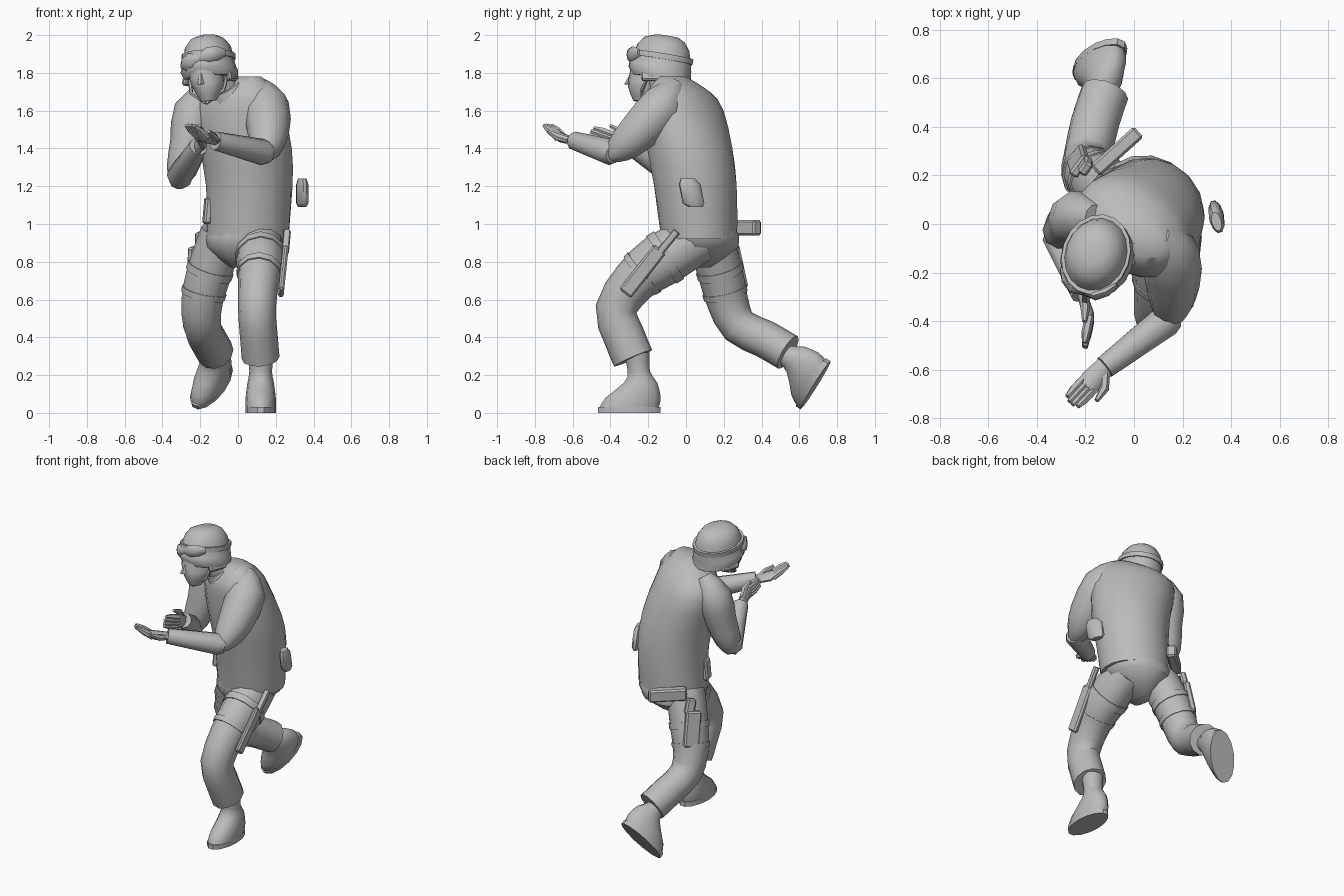
import bpy, bmesh, math
from mathutils import Vector, Matrix

if "Cube" in bpy.data.objects:
    bpy.data.objects.remove(bpy.data.objects["Cube"])

GREY = (0.5, 0.5, 0.5, 1)
mat = bpy.data.materials.new("plain_grey")
mat.use_nodes = True
mat.diffuse_color = GREY
bsdf = mat.node_tree.nodes["Principled BSDF"]
bsdf.inputs["Base Color"].default_value = GREY
bsdf.inputs["Roughness"].default_value = 0.8


def finish(name, bm, angle=45):
    bmesh.ops.recalc_face_normals(bm, faces=bm.faces)
    mesh = bpy.data.meshes.new(name)
    bm.to_mesh(mesh)
    bm.free()
    mesh.materials.append(mat)
    ob = bpy.data.objects.new(name, mesh)
    bpy.context.collection.objects.link(ob)
    bpy.ops.object.select_all(action="DESELECT")
    ob.select_set(True)
    bpy.context.view_layer.objects.active = ob
    bpy.ops.object.shade_smooth_by_angle(angle=math.radians(angle))


def skin_rings(name, rings):
    bm = bmesh.new()
    loops = [[bm.verts.new(point) for point in ring] for ring in rings]
    sides = len(loops[0])
    for low, high in zip(loops, loops[1:]):
        for i in range(sides):
            j = (i + 1) % sides
            bm.faces.new((low[i], low[j], high[j], high[i]))
    bm.faces.new(loops[0])
    bm.faces.new(loops[-1])
    finish(name, bm)


def oval(width, depth, sides):
    turns = [2 * math.pi * i / sides for i in range(sides)]
    return [(math.cos(t) * width, math.sin(t) * depth) for t in turns]


def sample(rows, place):
    """Value at a fractional place along a smooth curve through the rows."""
    last = len(rows) - 1
    i = min(int(place), last - 1)
    t = place - i
    a, b, c, d = (Vector(rows[max(0, min(last, i + k))]) for k in (-1, 0, 1, 2))
    return b + (c - a) * (t / 2) + (a - b * 2.5 + c * 2 - d / 2) * t ** 2 \
        + ((b - c) * 1.5 + (d - a) / 2) * t ** 3


def smooth(rows, steps=2):
    return [sample(rows, i / steps) for i in range((len(rows) - 1) * steps + 1)]


def stack(name, rings, sides=14, matrix=Matrix(), yaw=lambda z: 0):
    """Level oval rings: x, y, z, half width, half depth."""
    out = []
    for x, y, z, width, depth in rings:
        turn = Matrix.Rotation(math.radians(yaw(z)), 4, "Z")
        frame = matrix @ Matrix.Translation((x, y, z)) @ turn
        out.append([frame @ Vector((u, v, 0)) for u, v in oval(width, depth, sides)])
    skin_rings(name, out)


def limb(name, path, sides=10, flat=1.0, ref=(1, 0, 0)):
    """Rings square to a path of x, y, z, radius; flat scales them across ref."""
    points = [Vector(row[:3]) for row in path]
    out = []
    for i, point in enumerate(points):
        along = points[min(i + 1, len(points) - 1)] - points[max(i - 1, 0)]
        v = along.cross(Vector(ref)).normalized()
        u = v.cross(along.normalized())
        radius = path[i][3]
        out.append([point + u * a + v * b for a, b in oval(radius, radius * flat, sides)])
    skin_rings(name, out)


def box(name, loc, size, rot=(0, 0, 0), bevel=0.01):
    bm = bmesh.new()
    bmesh.ops.create_cube(bm, size=1)
    bmesh.ops.scale(bm, vec=size, verts=bm.verts)
    bmesh.ops.bevel(bm, geom=bm.edges[:], offset=bevel, segments=1, affect="EDGES")
    frame = Matrix.Translation(loc)
    for axis, degrees in zip("ZYX", reversed(rot)):
        frame = frame @ Matrix.Rotation(math.radians(degrees), 4, axis)
    bm.transform(frame)
    finish(name, bm, 30)


def body_twist(z):
    """The left shoulder leads, the hips stay nearly square."""
    return -8 - 24 * max(0, min(1, (z - 0.9) / 0.7))


# Torso: long shirt over the hips
stack("shirt", smooth([
    (.05, .07, .92, .22, .2), (.06, .05, 1.2, .23, .22), (.04, .02, 1.4, .25, .22),
    (0, -.01, 1.6, .26, .19), (.01, -.04, 1.7, .21, .15), (.04, -.07, 1.78, .09, .06)]),
    18, yaw=body_twist)
stack("hips", smooth([
    (0, .06, .77, .04, .07), (.03, .08, .88, .2, .2), (.05, .07, .97, .21, .2)]),
    16, yaw=body_twist)
limb("collar", [(-.03, -.08, 1.66, .12), (-.07, -.11, 1.73, .09)], 12)
limb("neck", [(-.04, -.08, 1.66, .08), (-.13, -.16, 1.84, .07)])

# Arms
limb("left_sleeve", smooth([
    (.1, -.05, 1.74, .05), (.15, -.12, 1.63, .12), (.16, -.26, 1.48, .11),
    (.15, -.35, 1.4, .08), (.14, -.41, 1.36, .04)]))
limb("left_forearm", [
    (.17, -.38, 1.37, .05), (.13, -.4, 1.38, .07), (-.12, -.59, 1.44, .05)], ref=(0, 0, 1))
limb("right_sleeve", smooth([
    (-.16, .03, 1.71, .05), (-.23, .03, 1.6, .11), (-.26, 0, 1.43, .1),
    (-.3, -.03, 1.28, .08), (-.32, -.04, 1.21, .04)]))
limb("right_forearm", [
    (-.31, -.02, 1.22, .05), (-.31, -.05, 1.25, .07), (-.21, -.29, 1.41, .05)])


def hand(side, wrist, along, across):
    """Open hand with four close fingers and a thumb."""
    origin, ahead, sideways = Vector(wrist), Vector(along).normalized(), Vector(across)
    sideways = (sideways - ahead * sideways.dot(ahead)).normalized()
    lift = ahead.cross(sideways)

    def at(reach, shift, height, radius):
        return (*(origin + ahead * reach + sideways * shift + lift * height), radius)
    limb(side + "_palm", [at(-.03, 0, 0, .04), at(.08, 0, 0, .05), at(.12, 0, .01, .04)],
         8, .5, sideways)
    for k in range(4):
        shift = (k - 1.5) * .02
        length = .22 - .01 * abs(k - 1.5)
        limb(f"{side}_finger_{k + 1}", [
            at(.1, shift, 0, .02), at(.16, shift, .03, .02), at(length, shift, .05, .01)], 6)
    limb(side + "_thumb", [at(.02, .02, 0, .02), at(.07, .06, .01, .02),
                           at(.13, .07, .03, .01)], 6)


hand("left", (-.12, -.59, 1.44), (-.17, -.18, .04), (.7, -.7, 0))
hand("right", (-.21, -.3, 1.41), (.05, -.17, .06), (0, .3, .8))


def trouser(side, path, flat, straps):
    """Trouser leg with bands hugging it at the given places along its path."""
    limb(side + "_trouser", smooth(path), 12, flat)
    for label, place in zip(("upper", "lower"), straps):
        band = [sample(path, place + step) for step in (0, .2)]
        for row in band:
            row[3] += .006
        limb(f"{side}_{label}_strap", band, 12, flat)


trouser("left", [
    (.11, .07, .93, .12), (.12, -.13, .81, .13), (.11, -.27, .7, .11),
    (.1, -.37, .55, .1), (.11, -.33, .41, .1), (.12, -.28, .29, .1)], 1.1, (.8, 1.6))
trouser("right", [
    (-.08, .12, .95, .12), (-.15, .18, .75, .12), (-.19, .22, .59, .11),
    (-.19, .28, .46, .1), (-.16, .42, .39, .1), (-.12, .54, .32, .1)], 1.0, (.9, 1.6))


def boot(side, heel, toe, ankle):
    """Boot standing at the heel, pointing to toe, with the shaft to ankle."""
    back = -Vector(toe).normalized()
    up = Vector(ankle)
    up = (up - back * up.dot(back)).normalized()
    frame = Matrix((back.cross(up), back, up)).transposed().to_4x4()
    frame.translation = heel
    stack(side + "_sole", [(0, -.17, z, .08, .17) for z in (0, .03)], 14, frame)
    stack(side + "_boot", smooth([
        (0, -.17, .03, .08, .16), (0, -.15, .08, .08, .15), (0, -.11, .16, .07, .09),
        (0, -.12, .22, .06, .06), (0, -.13, .32, .07, .07)]), 14, frame)


boot("left", (.12, -.13, 0), (0, -1, 0), (0, 0, 1))
boot("right", (-.05, .76, .27), (-.18, -.15, -.25), (-.08, -.3, .12))

# Head, turned and rolled to its right
head = Matrix.Translation((-.14, -.16, 1.64)) @ Matrix.Rotation(math.radians(-18), 4, "Z") \
    @ Matrix.Rotation(math.radians(-6), 4, "Y")
stack("face", smooth([
    (.01, -.08, .01, .04, .04), (.01, -.05, .08, .08, .1), (0, -.04, .14, .09, .11),
    (0, -.02, .26, .09, .11)]), 14, head)
stack("nose", [(0, -.15, .1, .02, .03), (0, -.13, .17, .01, .01)], 6, head)

# Helmet tipped back a little, with band, ear flaps and goggles
lid = head @ Matrix.Translation((0, .01, .13)) @ Matrix.Rotation(math.radians(-8), 4, "X")
stack("helmet", [
    (0, .02, 0, .14, .16), (0, 0, .04, .15, .17), (0, 0, .06, .14, .17),
    (0, 0, .11, .13, .16), (0, 0, .17, .12, .14), (0, 0, .21, .09, .11),
    (0, .01, .23, .05, .06)], 18, lid)
stack("helmet_band", [(0, 0, z, .14, .17) for z in (.1, .13)], 18, lid)
for side, s in (("left", 1), ("right", -1)):
    strap = [head @ Vector(p) for p in ((s * .11, 0, .16), (s * .09, -.05, .06), (0, -.09, 0))]
    limb(side + "_chin_strap", [(*p, .01) for p in strap], 6)
    box(side + "_ear_flap", head @ Vector((s * .12, .02, .14)), (.03, .13, .07), (0, s * -12, -18))
    lens = [(*(lid @ Vector((s * x, y, .09 + s * x * .2))), radius) for x, y, radius in
            ((0, -.16, .02), (.05, -.16, .04), (.09, -.13, .04), (.12, -.09, .02))]
    limb(side + "_goggle", lens, 8, .5, (0, 0, 1))

# Kit carried on the hips and thighs
stack("left_canteen", [
    (.34, .05, 1.09, .02, .04), (.34, .04, 1.11, .03, .06), (.34, .02, 1.21, .03, .06),
    (.34, .01, 1.24, .02, .04)], 10, yaw=lambda z: 15)
box("left_sheath", (.24, -.23, .75), (.03, .08, .3), (-38, 6, 0))
limb("left_knife_handle", [(.25, -.14, .85, .02), (.26, -.05, .96, .02)], 8)
box("back_pouch", (-.07, .3, .98), (.24, .06, .08), (0, 0, 42))
box("right_hip_pouch", (-.16, .01, 1.07), (.04, .07, .14), (0, 5, 10))
box("right_holster", (-.23, .26, .77), (.04, .1, .23), (8, 10, -35))
box("right_pistol_grip", (-.2, .24, .91), (.04, .06, .1), (15, 10, -35))
box("right_holster_hanger", (-.17, .2, .9), (.03, .08, .15), (0, 18, -20))
